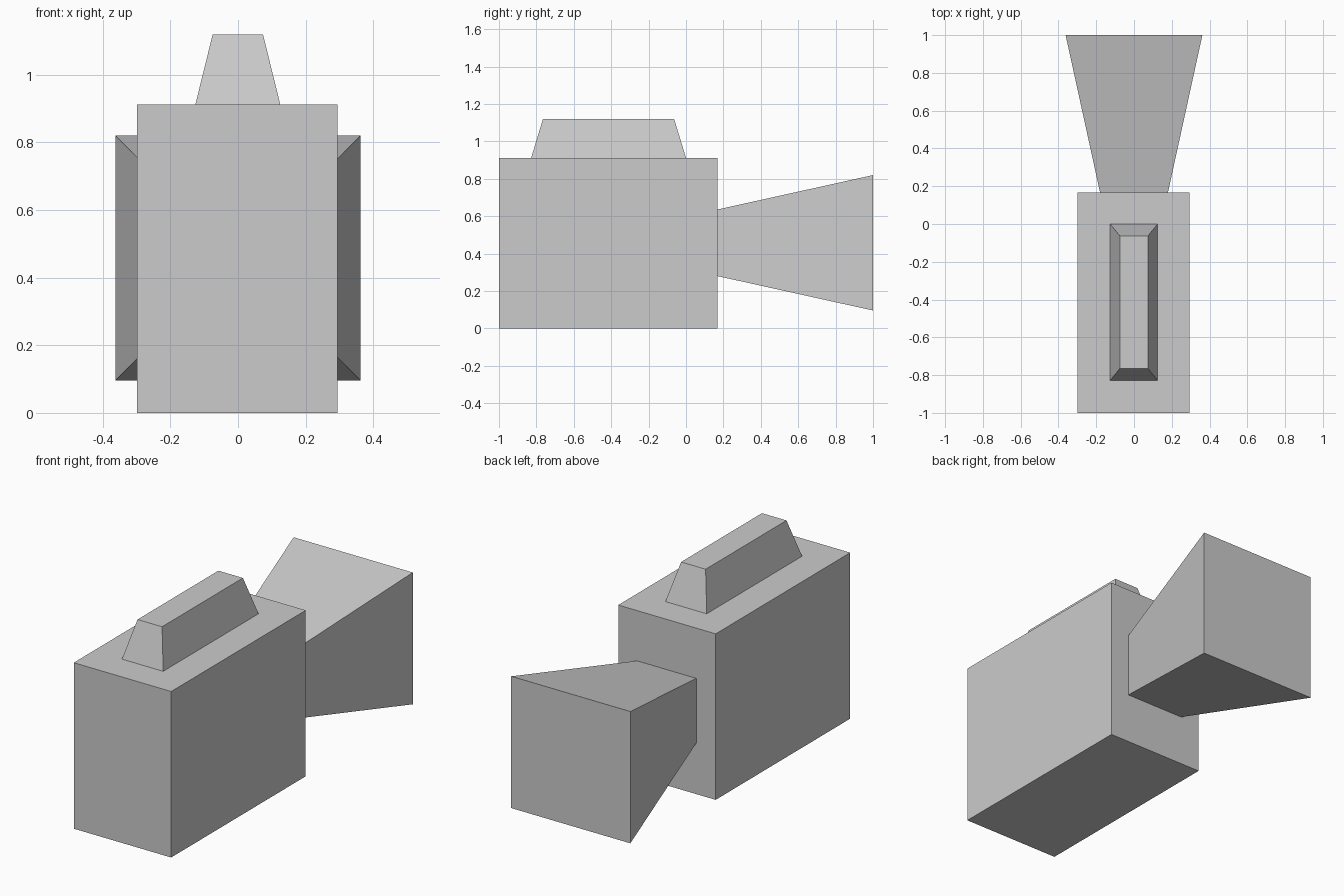
import bpy
import bmesh

default = bpy.data.objects.get("Cube")
if default:
    bpy.data.objects.remove(default, do_unlink=True)

grey = bpy.data.materials.new("light_grey")
grey.use_nodes = True
colour = (0.6, 0.6, 0.6, 1)
grey.diffuse_color = colour
grey.node_tree.nodes["Principled BSDF"].inputs["Base Color"].default_value = colour


def rect(axis, level, u, v):
    """Corners of a rectangle perpendicular to an axis (1 = y, 2 = z)."""
    corners = [(u[0], v[0]), (u[1], v[0]), (u[1], v[1]), (u[0], v[1])]
    return [(a, level, b) if axis == 1 else (a, b, level) for a, b in corners]


def loft(name, start, end):
    """Closed flat-sided solid between two four-cornered ends."""
    bm = bmesh.new()
    a = [bm.verts.new(p) for p in start]
    b = [bm.verts.new(p) for p in end]
    bm.faces.new(a)
    bm.faces.new(b)
    for i in range(4):
        j = (i + 1) % 4
        bm.faces.new((a[i], a[j], b[j], b[i]))
    bmesh.ops.recalc_face_normals(bm, faces=bm.faces[:])
    mesh = bpy.data.meshes.new(name)
    bm.to_mesh(mesh)
    bm.free()
    mesh.materials.append(grey)
    obj = bpy.data.objects.new(name, mesh)
    bpy.context.collection.objects.link(obj)


# Main box
body_x, body_y = (-0.298, 0.294), (-1, 0.168)
loft("body", rect(2, 0, body_x, body_y), rect(2, 0.912, body_x, body_y))

# Flared hood behind the box
loft("flared_hood",
     rect(1, 0.168, (-0.18, 0.18), (0.28, 0.636)),
     rect(1, 1, (-0.362, 0.362), (0.096, 0.82)))

# Tapered block on top
loft("top_block",
     rect(2, 0.912, (-0.126, 0.125), (-0.828, 0)),
     rect(2, 1.119, (-0.075, 0.074), (-0.765, -0.063)))
